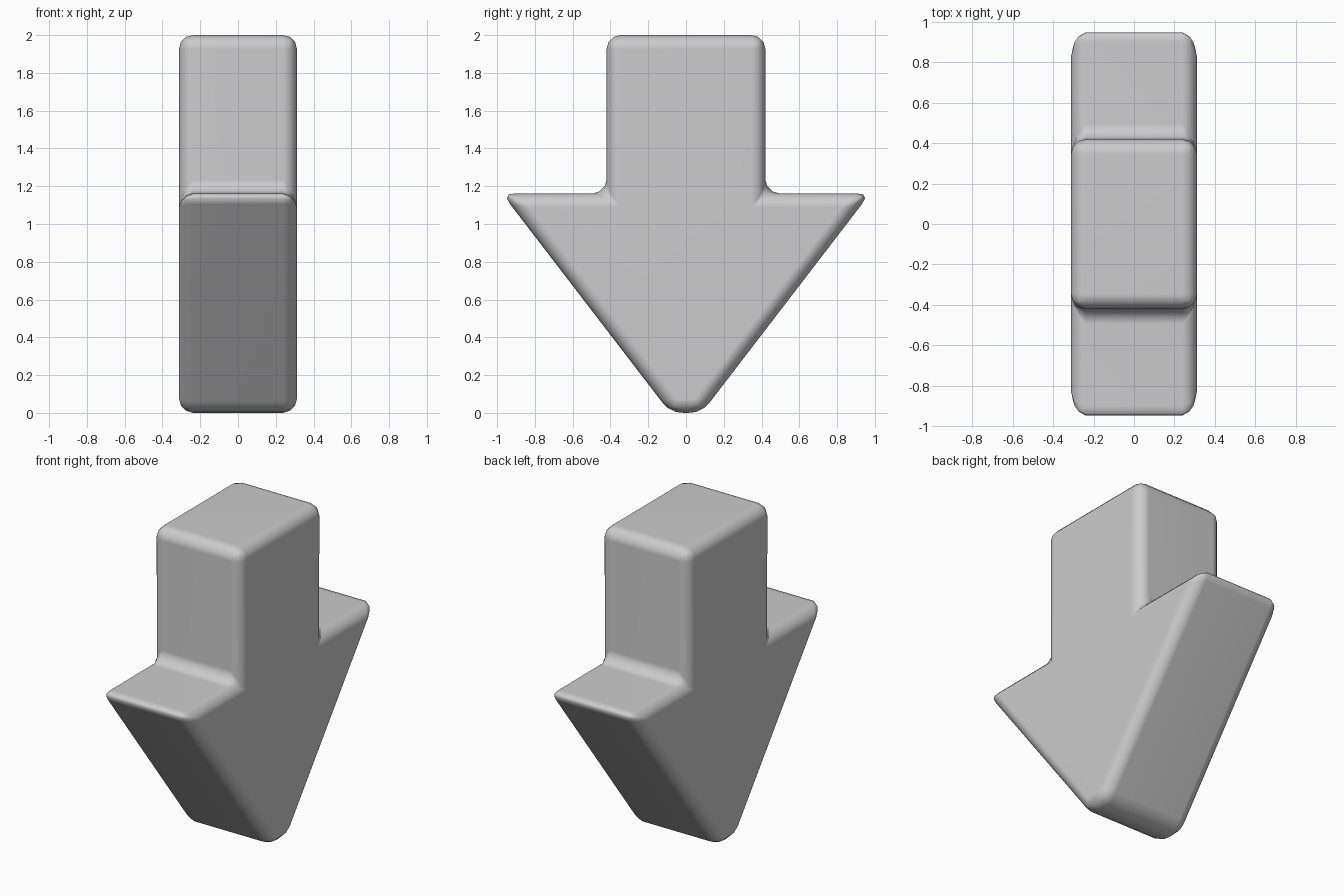
import bpy
import bmesh

if "Cube" in bpy.data.objects:
    bpy.data.objects.remove(bpy.data.objects["Cube"])

HALF_THICK = 0.312

# Right half of the arrow outline (y, z), from the blunt tip up to the shaft top
half = [(0.083, 0.0), (0.975, 1.162), (0.42, 1.162), (0.42, 2.0)]
outline = half + [(-y, z) for y, z in reversed(half)]

# Extrude the outline along x into a solid block
bm = bmesh.new()
face = bm.faces.new([bm.verts.new((-HALF_THICK, y, z)) for y, z in outline])
ext = bmesh.ops.extrude_face_region(bm, geom=[face])
bmesh.ops.translate(bm, vec=(2 * HALF_THICK, 0, 0),
                    verts=[v for v in ext["geom"] if isinstance(v, bmesh.types.BMVert)])
bmesh.ops.recalc_face_normals(bm, faces=bm.faces)
mesh = bpy.data.meshes.new("down_arrow")
bm.to_mesh(mesh)
bm.free()

arrow = bpy.data.objects.new("down_arrow", mesh)
bpy.context.collection.objects.link(arrow)
mesh.shade_smooth()

# Soft rounded edges all round
bevel = arrow.modifiers.new("rounded_edges", "BEVEL")
bevel.width = 0.073
bevel.segments = 3
bevel.limit_method = "ANGLE"
bevel.use_clamp_overlap = False

# Keep the broad faces flat while the rounded edges shade smoothly
normals = arrow.modifiers.new("weighted_normals", "WEIGHTED_NORMAL")
normals.keep_sharp = True
